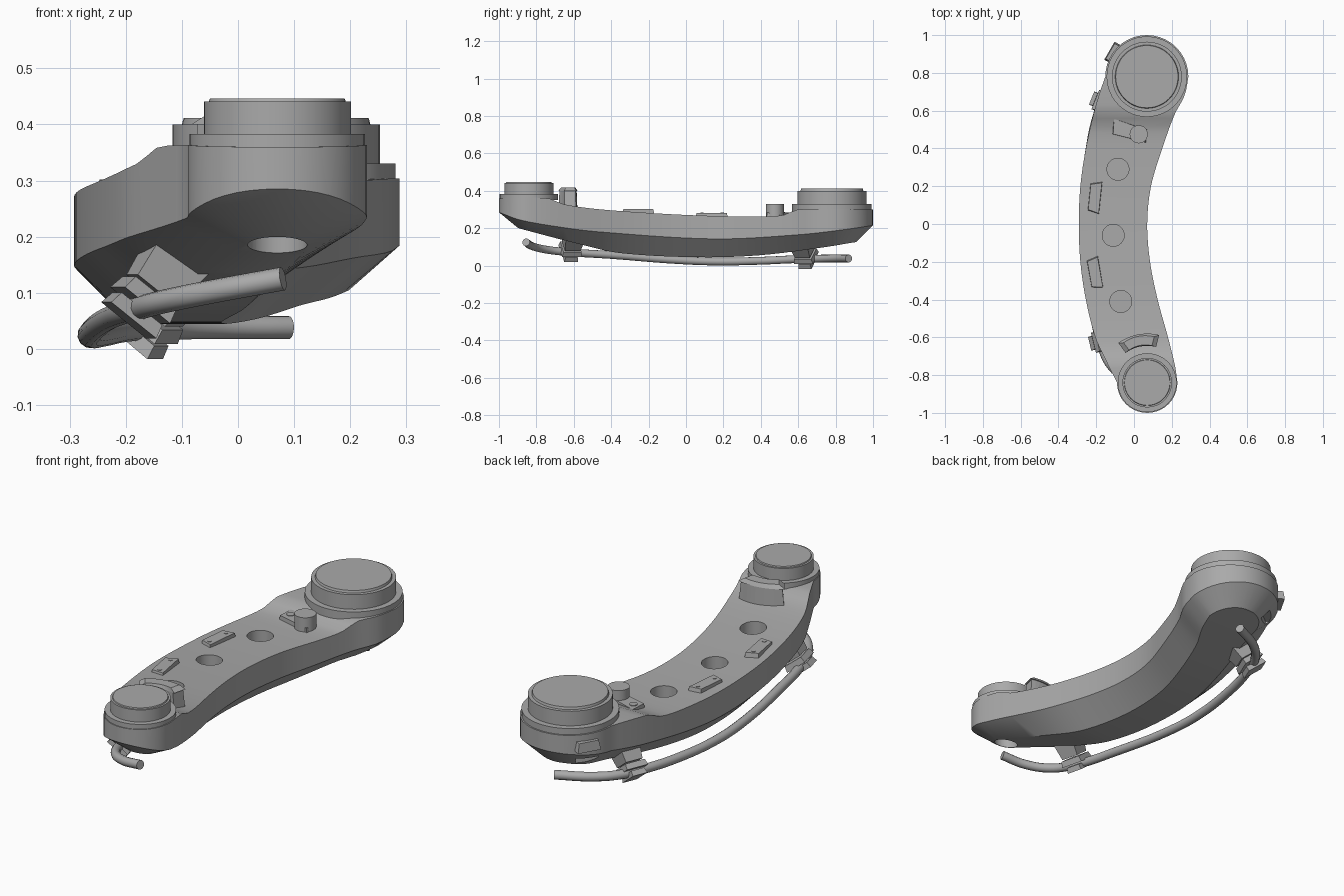
import bpy, bmesh, math
from mathutils import Vector, Matrix

if "Cube" in bpy.data.objects:
    bpy.data.objects.remove(bpy.data.objects["Cube"], do_unlink=True)

grey = bpy.data.materials.new("plain_grey")
grey.use_nodes = True
grey.diffuse_color = (0.4, 0.4, 0.4, 1)
grey.node_tree.nodes["Principled BSDF"].inputs["Base Color"].default_value = (0.4, 0.4, 0.4, 1)

SMALL, R_SMALL = Vector((0.07, -0.84, 0)), 0.16
BIG, R_BIG = Vector((0.068, 0.78, 0)), 0.22


def curve(table, y):
    """Smooth interpolation through (y, value) pairs."""
    y = min(max(y, table[0][0]), table[-1][0])
    i = max(k for k in range(len(table) - 1) if table[k][0] <= y)
    def slope(k):
        a, b = table[max(k - 1, 0)], table[min(k + 1, len(table) - 1)]
        return (b[1] - a[1]) / (b[0] - a[0])
    (y0, v0), (y1, v1) = table[i], table[i + 1]
    h, t = y1 - y0, (y - y0) / (y1 - y0)
    s = t * t * (3 - 2 * t)
    return v0 + (v1 - v0) * s + h * (slope(i) * t * (1 - t) ** 2 - slope(i + 1) * t * t * (1 - t))


def finish(bm, name, smooth=True, angle=32):
    bmesh.ops.recalc_face_normals(bm, faces=bm.faces)
    me = bpy.data.meshes.new(name)
    bm.to_mesh(me)
    bm.free()
    ob = bpy.data.objects.new(name, me)
    bpy.context.collection.objects.link(ob)
    me.materials.append(grey)
    if smooth:
        shade(ob, angle)
    return ob


def shade(ob, angle=32):
    bpy.ops.object.select_all(action='DESELECT')
    ob.select_set(True)
    bpy.context.view_layer.objects.active = ob
    bpy.ops.object.shade_smooth_by_angle(angle=math.radians(angle))


def cylinder(name, centre, r, z0, z1, r_top=None, n=48):
    bm = bmesh.new()
    bmesh.ops.create_cone(bm, cap_ends=True, segments=n, radius1=r, radius2=r_top or r, depth=z1 - z0,
                          matrix=Matrix.Translation((centre[0], centre[1], (z0 + z1) / 2)))
    return finish(bm, name)


def prism(name, base, z0, z1, shrink=1.0, matrix=Matrix()):
    """Extrude a flat outline upwards, optionally tapering towards its middle."""
    bm = bmesh.new()
    mid = sum((Vector(p) for p in base), Vector((0, 0))) / len(base)
    rings = []
    for z, k in ((z0, 1), (z1, shrink)):
        pts = [mid + (Vector(p) - mid) * k for p in base]
        rings.append([bm.verts.new(matrix @ Vector((p.x, p.y, z))) for p in pts])
    bm.faces.new(rings[0])
    bm.faces.new(rings[1])
    n = len(base)
    for i in range(n):
        j = (i + 1) % n
        bm.faces.new((rings[0][i], rings[0][j], rings[1][j], rings[1][i]))
    return finish(bm, name, False)


def rect(w, d):
    return [(-w / 2, -d / 2), (w / 2, -d / 2), (w / 2, d / 2), (-w / 2, d / 2)]


def cut(target, cutter):
    cutter.hide_render = True
    mod = target.modifiers.new("cut", 'BOOLEAN')
    mod.operation, mod.solver, mod.object = 'DIFFERENCE', 'EXACT', cutter
    bpy.context.view_layer.objects.active = target
    bpy.ops.object.modifier_apply(modifier=mod.name)
    bpy.data.objects.remove(cutter, do_unlink=True)


# Arm profiles along y
outer = [(-.84, -.09), (-.72, -.15), (-.6, -.205), (-.4, -.255), (-.2, -.284), (0, -.292),
         (.2, -.284), (.4, -.255), (.6, -.21), (.7, -.18), (.78, -.152)]
inner = [(-.84, .23), (-.75, .217), (-.6, .18), (-.4, .125), (-.2, .085), (0, .07),
         (.2, .09), (.4, .15), (.58, .215), (.68, .268), (.78, .288)]
top_z = [(-1, .36), (-.74, .36), (-.66, .33), (-.5, .305), (-.25, .285), (.07, .268),
         (.4, .262), (.52, .27), (.6, .3), (1, .3)]
wall_z = [(-1, .285), (-.89, .245), (-.7, .21), (-.46, .18), (.15, .143), (.6, .165), (.85, .193), (1, .215)]
base_z = [(-.93, .21), (-.84, .185), (-.57, .115), (-.35, .067), (.07, .045), (.4, .056), (.75, .1), (.9, .125)]
base_k = [(-.9, .35), (-.6, .4), (0, .45), (.6, .5), (.8, .6)]


def half_width(y):
    """Outer and inner x of the arm at y."""
    for c, r, end in ((SMALL, R_SMALL, y < SMALL.y), (BIG, R_BIG, y > BIG.y)):
        if end:
            w = math.sqrt(max(r * r - (y - c.y) ** 2, 0))
            return c.x - w, c.x + w
    return curve(outer, y), curve(inner, y)


# Arm: one ring of stations lofted from top outline to chamfered underside
arc = [math.radians(a) for a in range(0, 90, 9)]
ys = [SMALL.y - R_SMALL * math.cos(a) for a in arc]
ys += [SMALL.y + (BIG.y - SMALL.y) * i / 44 for i in range(45)]
ys += [BIG.y + R_BIG * math.cos(a) for a in reversed(arc)]
bm = bmesh.new()
levels = [[], [], []]
for i, y in enumerate(ys):
    sides = half_width(y)
    sides = sides[:1] if i in (0, len(ys) - 1) else sides
    sy = min(max(y, SMALL.y), BIG.y)
    spine = Vector((sum(half_width(sy)) / 2, sy))
    pair = [[], [], []]
    for x in sides:
        p = spine + (Vector((x, y)) - spine) * curve(base_k, sy)
        pair[0].append(bm.verts.new((x, y, curve(top_z, y))))
        pair[1].append(bm.verts.new((x, y, curve(wall_z, y))))
        pair[2].append(bm.verts.new((p.x, p.y, curve(base_z, p.y))))
    for lv, pr in zip(levels, pair):
        lv.append(pr)
for i in range(len(ys) - 1):
    for lv in (levels[0], levels[2]):
        a, b = lv[i], lv[i + 1]
        bm.faces.new(a + b[::-1])
    for up, lo in zip(levels, levels[1:]):
        for s in (0, -1):
            bm.faces.new((up[i][s], up[i + 1][s], lo[i + 1][s], lo[i][s]))
arm = finish(bm, "arm")

# Round pockets on top, hole beneath the small joint, notch beneath the big joint
for x, y in ((-.085, .29), (-.11, -.06), (-.07, -.41)):
    cut(arm, cylinder("pocket_cutter", (x, y), .058, curve(top_z, y) - .06, .5))
cut(arm, cylinder("hole_cutter", SMALL, .053, -.1, .26))
notch = Matrix.Translation((-.1, .89, .13)) @ Matrix.Rotation(math.radians(38), 4, 'Z')
cut(arm, prism("notch_cutter", rect(.1, .1), -.04, .04, 1, notch))
shade(arm)

# Joint heads: flange, drum and thin cap
cylinder("small_flange", SMALL, .156, .35, .383)
cylinder("small_drum", SMALL, .131, .38, .441)
cylinder("small_cap", SMALL, .122, .441, .446, .12)
cylinder("big_flange", BIG, .213, .29, .33)
cylinder("big_drum", BIG, .185, .325, .4)
cylinder("big_cap", BIG, .168, .4, .411, .165)

# Curved guard beside the small joint
angles = [math.radians(76 + 5 * i) for i in range(11)]
outline = [(SMALL.x + r * math.cos(a), SMALL.y + r * math.sin(a))
           for r, seq in ((.195, angles), (.26, angles[::-1])) for a in seq]
prism("guard", outline, .29, .4, .9)
prism("guard_lip", outline, .4, .418, .75)

# Bracket and post beside the big joint
prism("bracket", [(-.11, .56), (-.115, .475), (.065, .43), (.07, .5)], .25, .283, .95)
cylinder("bracket_post", (.025, .475), .048, .26, .33, n=32)
cylinder("bracket_screw", (-.078, .51), .018, .28, .286, n=16)

# Tapered plates with screws
for name, y, turn in (("rear_plate", .14, -6), ("front_plate", -.26, 10)):
    flip = 1 if y > 0 else -1
    place = Matrix.Translation((-.205, y, curve(top_z, y))) @ Matrix.Rotation(math.radians(turn), 4, 'Z')
    shape = [(-.034, -.075), (.03, -.09), (.03, .09), (-.034, .075)]
    prism(name, shape, -.02, .016, .9, place)
    for s in (-1, 1):
        q = place @ Vector((0, s * .055, 0))
        cylinder(name + "_screw", q, .009, q.z + .01, q.z + .018, n=16)

# Lug on the outer wall of the big joint
lug = Matrix.Translation((-.1, .9, 0)) @ Matrix.Rotation(math.radians(-30), 4, 'Z')
prism("wall_lug", rect(.07, .11), .225, .27, .85, lug)

# Hand rail
cu = bpy.data.curves.new("rail", 'CURVE')
cu.dimensions, cu.bevel_depth, cu.bevel_resolution, cu.use_fill_caps = '3D', .021, 4, True
cu.resolution_u = 8
path = [(.08, -.855, .125), (-.03, -.825, .105), (-.125, -.75, .086), (-.178, -.63, .072), (-.225, -.4, .057),
        (-.262, -.05, .03), (-.262, .15, .022), (-.235, .4, .026), (-.195, .58, .034), (-.145, .7, .037),
        (-.06, .79, .038), (.09, .87, .038)]
sp = cu.splines.new('BEZIER')
sp.bezier_points.add(len(path) - 1)
for bp, co in zip(sp.bezier_points, path):
    bp.co, bp.handle_left_type, bp.handle_right_type = co, 'AUTO', 'AUTO'
rail = bpy.data.objects.new("rail", cu)
bpy.context.collection.objects.link(rail)
bpy.ops.object.select_all(action='DESELECT')
rail.select_set(True)
bpy.context.view_layer.objects.active = rail
bpy.ops.object.convert(target='MESH')
rail = bpy.context.object
rail.data.materials.clear()
rail.data.materials.append(grey)
shade(rail, 40)

# Rail clamps: tilted foot against the arm and two jaws around the rail
for name, pos, turn in (("front", (-.178, -.62, .073), 14), ("rear", (-.17, .645, .036), -22)):
    m = (Matrix.Translation(pos) @ Matrix.Rotation(math.radians(turn), 4, 'Z')
         @ Matrix.Rotation(math.radians(38), 4, 'Y'))
    prism(name + "_clamp_foot", rect(.09, .085), .04, .13, 1.25, m)
    prism(name + "_clamp_upper_jaw", rect(.105, .11), .006, .034, .9, m)
    prism(name + "_clamp_lower_jaw", rect(.105, .075), -.028, -.002, .9, m)
